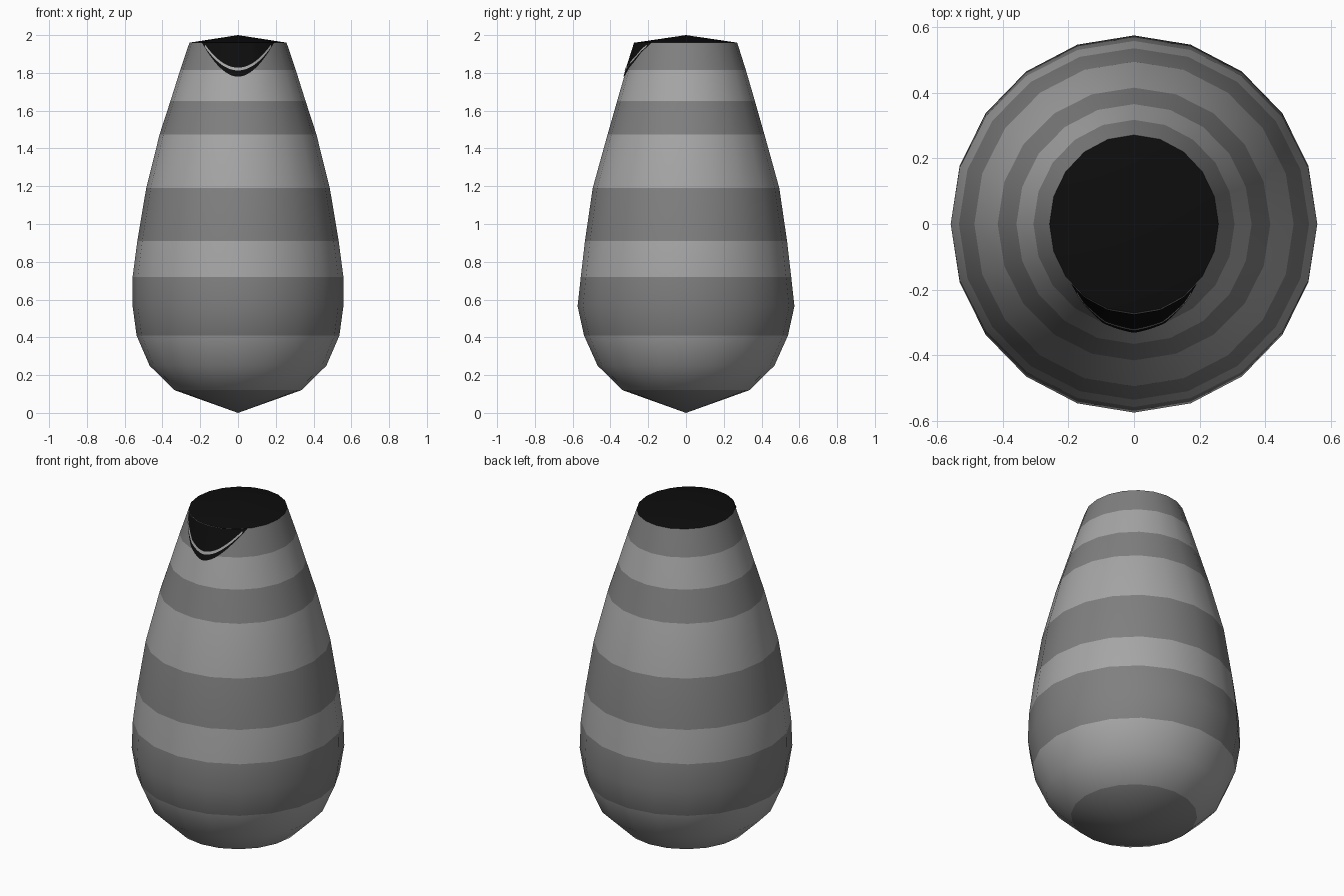
import bpy, bmesh, math

if "Cube" in bpy.data.objects:
    bpy.data.objects.remove(bpy.data.objects["Cube"])

SIDES = 20


def material(name, v):
    m = bpy.data.materials.new(name)
    m.diffuse_color = (v, v, v, 1)
    m.use_nodes = True
    m.node_tree.nodes["Principled BSDF"].inputs["Base Color"].default_value = m.diffuse_color
    return m


light = material("light grey", 0.38)
dark = material("dark grey", 0.215)
black = material("black", 0.004)

# profile rings: height, x radius, y radius, colour of the band above (0 light, 1 dark, 2 black)
RINGS = [(0.12, .335, .335, 0), (0.25, .468, .468, 0), (0.41, .537, .54, 1),
         (0.565, .558, .574, 1), (0.72, .558, .557, 0), (0.91, .533, .535, 1),
         (1.19, .486, .494, 0), (1.475, .415, .415, 1), (1.65, .358, .365, 0),
         (1.815, .306, .317, 1), (1.96, .257, .271, 2)]


def finish(name, bm, mats):
    bmesh.ops.recalc_face_normals(bm, faces=bm.faces)
    me = bpy.data.meshes.new(name)
    bm.to_mesh(me)
    bm.free()
    for m in mats:
        me.materials.append(m)
    ob = bpy.data.objects.new(name, me)
    bpy.context.collection.objects.link(ob)
    bpy.ops.object.select_all(action='DESELECT')
    ob.select_set(True)
    bpy.context.view_layer.objects.active = ob
    bpy.ops.object.shade_smooth_by_angle(angle=math.radians(40))
    return ob


# striped body with a black top cap
bm = bmesh.new()
loops = []
for z, rx, ry, _ in RINGS:
    loops.append([bm.verts.new((rx * math.sin(2 * math.pi * i / SIDES),
                                -ry * math.cos(2 * math.pi * i / SIDES), z))
                  for i in range(SIDES)])
bottom = bm.verts.new((0, 0, 0))
top = bm.verts.new((0, 0, 2))
for i in range(SIDES):
    j = (i + 1) % SIDES
    bm.faces.new((bottom, loops[0][j], loops[0][i])).material_index = 1
    bm.faces.new((top, loops[-1][i], loops[-1][j])).material_index = 2
    for k in range(len(RINGS) - 1):
        f = bm.faces.new((loops[k][i], loops[k][j], loops[k + 1][j], loops[k + 1][i]))
        f.material_index = RINGS[k][3]
finish("striped_body", bm, [light, dark, black])


def front_y(x, z):
    """y of the faceted body front at x, z"""
    for a, b in zip(RINGS, RINGS[1:]):
        if z <= b[0] + 1e-6:
            break
    t = (z - a[0]) / (b[0] - a[0])
    rx, ry = a[1] + t * (b[1] - a[1]), a[2] + t * (b[2] - a[2])
    step = 2 * math.pi / SIDES
    k = int(math.asin(min(abs(x) / rx, .999)) / step)
    x0, x1 = rx * math.sin(k * step), rx * math.sin((k + 1) * step)
    y0, y1 = ry * math.cos(k * step), ry * math.cos((k + 1) * step)
    return -(y0 + (abs(x) - x0) / (x1 - x0) * (y1 - y0))


def front_patch(name, half, low, high, rows, offset, mat, cols=32):
    """thin plate lying on the body front between two curves"""
    bm = bmesh.new()
    grid = []
    for c in range(cols + 1):
        x = half * (2 * c / cols - 1)
        z0, z1 = low(x), high(x)
        col = []
        for r in range(rows + 1):
            z = min(z0 + (z1 - z0) * r / rows, 1.96)
            col.append(bm.verts.new((x, front_y(x, z) - offset, z)))
        grid.append(col)
    for a, b in zip(grid, grid[1:]):
        for r in range(rows):
            bm.faces.new((a[r], b[r], b[r + 1], a[r + 1]))
    ob = finish(name, bm, [mat])
    # make sure the plate faces the front
    if ob.data.polygons[0].normal.y > 0:
        ob.data.flip_normals()


# black bib and the pale line on it
front_patch("black_bib", .19, lambda x: 1.78 + .178 * abs(x / .19) ** 1.9,
            lambda x: 1.96, 8, .004, black)
front_patch("bib_line", .175, lambda x: 1.813 + .13 * (x / .18) ** 2,
            lambda x: 1.828 + .13 * (x / .18) ** 2, 1, .007, light)
